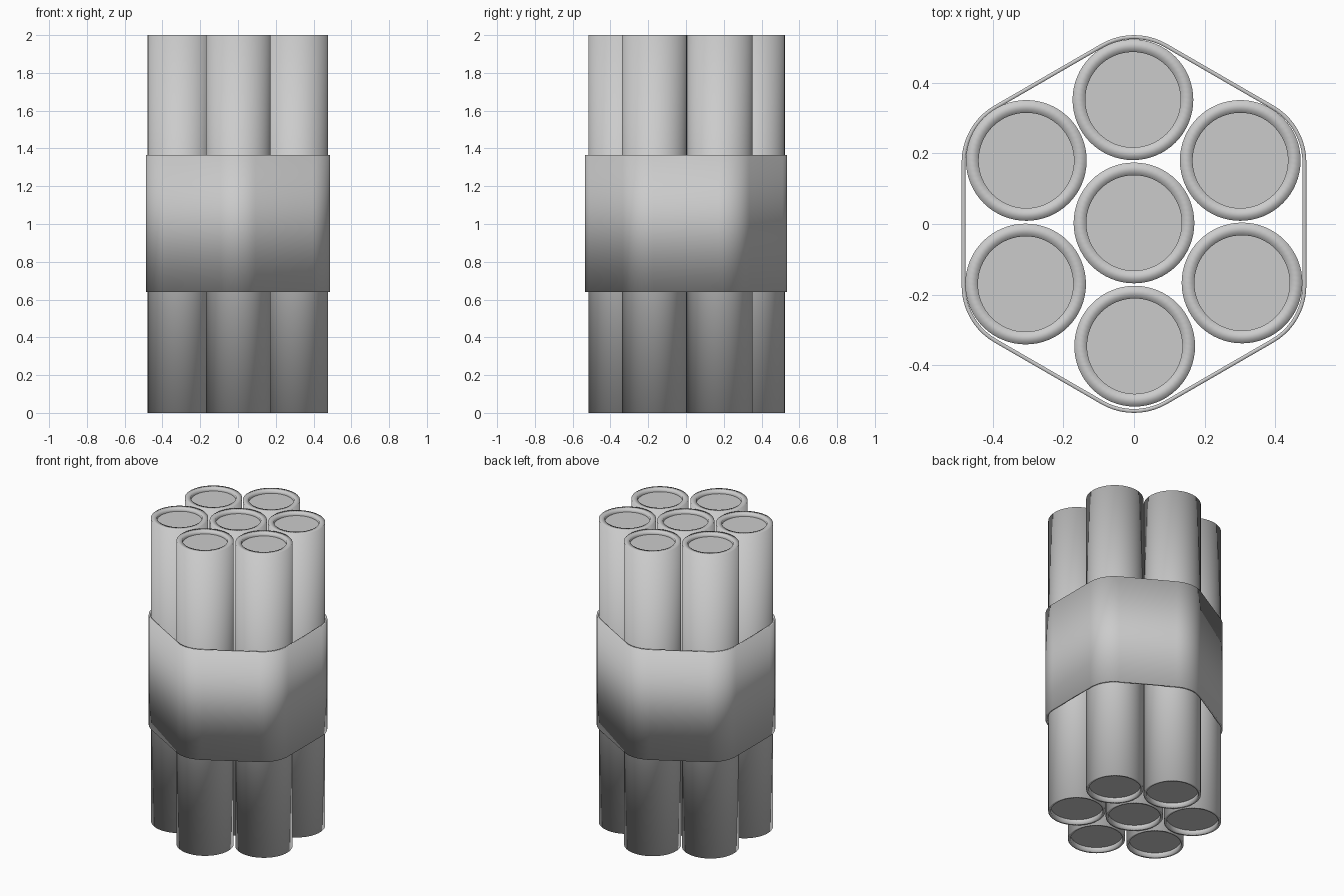
import bpy, bmesh
from math import sin, cos, pi, radians

cube = bpy.data.objects.get("Cube")
if cube:
    bpy.data.objects.remove(cube, do_unlink=True)

grey = bpy.data.materials.new("light_grey")
grey.use_nodes = True
colour = (0.6, 0.6, 0.6, 1)
grey.diffuse_color = colour
grey.node_tree.nodes["Principled BSDF"].inputs["Base Color"].default_value = colour


def circle(radius, sides=64):
    return [(radius * cos(2 * pi * i / sides), radius * sin(2 * pi * i / sides))
            for i in range(sides)]


def rounded_hexagon(ring, radius, steps=10):
    """Outline around six circles of the given radius placed on a ring."""
    points = []
    for corner in range(6):
        mid = radians(30 + 60 * corner)
        for i in range(steps + 1):
            a = mid + radians(60) * (i / steps - 0.5)
            points.append((ring * cos(mid) + radius * cos(a),
                           ring * sin(mid) + radius * sin(a)))
    return points


def loft(name, sections, closed, location=(0, 0, 0)):
    """Bridge outlines at given heights; close into a loop or cap the ends."""
    bm = bmesh.new()
    rings = [[bm.verts.new((x, y, z)) for x, y in outline] for outline, z in sections]
    pairs = list(zip(rings, rings[1:]))
    if closed:
        pairs.append((rings[-1], rings[0]))
    for low, high in pairs:
        n = len(low)
        for i in range(n):
            j = (i + 1) % n
            bm.faces.new((low[i], low[j], high[j], high[i])).smooth = True
    if not closed:
        for ring in (rings[0], rings[-1]):
            bm.faces.new(ring).smooth = False
    bmesh.ops.recalc_face_normals(bm, faces=bm.faces)
    mesh = bpy.data.meshes.new(name)
    bm.to_mesh(mesh)
    bm.free()
    mesh.materials.append(grey)
    obj = bpy.data.objects.new(name, mesh)
    obj.location = location
    bpy.context.collection.objects.link(obj)
    return obj


# Seven tubes, each with a shallow recess at both ends
outer, mouth, base = circle(0.171), circle(0.135), circle(0.155)
tube = [(base, 0.03), (base, 0), (outer, 0), (outer, 2), (mouth, 2), (mouth, 1.98)]
centres = {
    "centre": (0, 0.003), "back": (-0.003, 0.352), "front": (0.002, -0.346),
    "back_left": (0.301, 0.18), "back_right": (-0.305, 0.18),
    "front_left": (0.306, -0.167), "front_right": (-0.307, -0.17),
}
for place, (x, y) in centres.items():
    loft(place + "_tube", tube, False, (x, y, 0))

# Band wrapped around the bundle
outside, inside = rounded_hexagon(0.349, 0.186), rounded_hexagon(0.349, 0.175)
loft("band", [(outside, 0.64), (outside, 1.365), (inside, 1.365), (inside, 0.64)], True)
